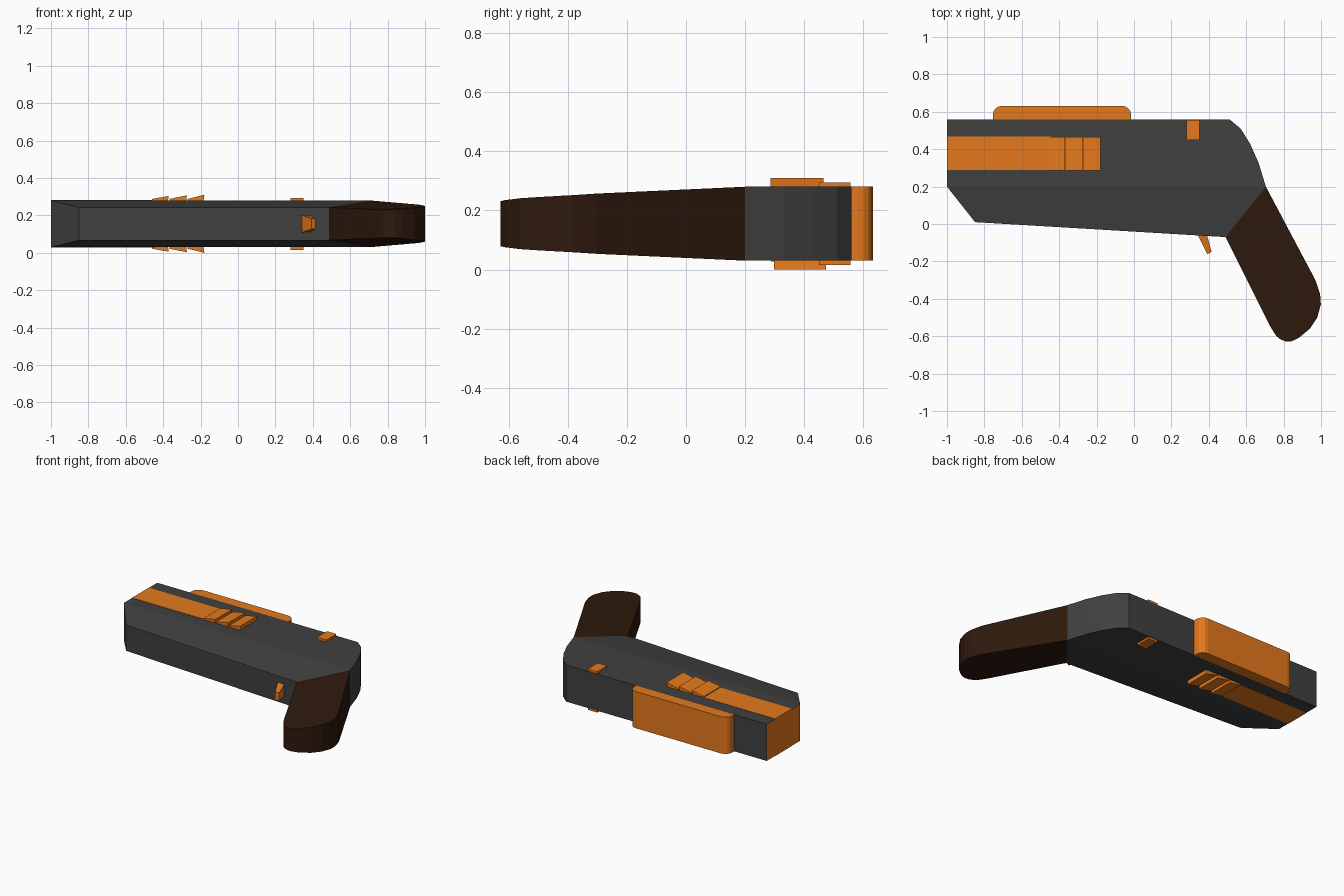
import bpy, bmesh, math

if "Cube" in bpy.data.objects:
    bpy.data.objects.remove(bpy.data.objects["Cube"])

ZC = 0.155   # mid-plane of the flat-lying model
H = 0.125    # half thickness of the body


def material(name, rgb):
    m = bpy.data.materials.new(name)
    m.diffuse_color = (*rgb, 1)
    m.use_nodes = True
    m.node_tree.nodes["Principled BSDF"].inputs["Base Color"].default_value = m.diffuse_color
    return m


GREY = material("dark_grey", (0.052, 0.052, 0.052))
ORANGE = material("orange", (0.78, 0.19, 0.012))
BROWN = material("dark_brown", (0.028, 0.010, 0.004))


def finish(name, bm, *mats):
    bmesh.ops.recalc_face_normals(bm, faces=bm.faces)
    me = bpy.data.meshes.new(name)
    bm.to_mesh(me)
    bm.free()
    ob = bpy.data.objects.new(name, me)
    for m in mats:
        me.materials.append(m)
    bpy.context.collection.objects.link(ob)
    return ob


def plate(name, outline, caps, *mats, end_face=None):
    """Outline of (x, y, half thickness), mirrored about ZC, capped by index lists."""
    bm = bmesh.new()
    top = [bm.verts.new((x, y, ZC + h)) for x, y, h in outline]
    low = [bm.verts.new((x, y, ZC - h)) for x, y, h in outline]
    n = len(outline)
    for cap in caps:
        bm.faces.new([top[i] for i in cap])
        bm.faces.new([low[i] for i in reversed(cap)])
    for i in range(n):
        j = (i + 1) % n
        f = bm.faces.new((top[i], low[i], low[j], top[j]))
        if i == end_face:
            f.material_index = 1
    return finish(name, bm, *mats)


def box(name, x0, x1, y0, y1, half, mat):
    o = [(x0, y0, half), (x1, y0, half), (x1, y1, half), (x0, y1, half)]
    return plate(name, o, [[0, 1, 2, 3]], mat)


# Body: flat upper area, thinner along the lower edge, orange muzzle face
body = [(-1, 0.56, H), (0.51, 0.56, H), (0.57, 0.51, H), (0.62, 0.43, H),
        (0.665, 0.33, H), (0.705, 0.20, H), (0.49, -0.07, 0.088),
        (-0.85, 0.01, 0.088), (-1, 0.20, H)]
plate("body", body, [[0, 1, 2, 3, 4, 5, 8], [8, 5, 6, 7]], GREY, ORANGE, end_face=8)

# Grip: back edge and front edge joined by a strip of faces
back = [(0.705, 0.20, H), (0.97, -0.30, 0.102), (0.995, -0.375, 0.097),
        (0.999, -0.43, 0.094), (0.98, -0.50, 0.090), (0.94, -0.56, 0.086),
        (0.88, -0.61, 0.080)]
front = [(0.49, -0.07, 0.088), (0.73, -0.55, 0.077), (0.745, -0.575, 0.076),
         (0.76, -0.598, 0.076), (0.78, -0.615, 0.075), (0.81, -0.628, 0.075),
         (0.84, -0.628, 0.076)]
n = len(back)
strip = [[i, i + 1, 2 * n - 2 - i, 2 * n - 1 - i] for i in range(n - 1)]
plate("grip", back + front[::-1], strip, BROWN)

# Top rail with rounded corners
x0, x1, yt, r = -0.755, -0.015, 0.632, 0.05
rail = [(x0, 0.56, H), (x1, 0.56, H)]
for cx, a0 in ((x1 - r, 0), (x0 + r, 90)):
    for k in range(5):
        a = math.radians(a0 + k * 22.5)
        rail.append((cx + r * math.cos(a), yt - r + r * math.sin(a), H))
plate("top_rail", rail, [list(range(len(rail)))], ORANGE)

# Side stripe, inlaid on both faces
box("side_stripe", -1.0, -0.44, 0.288, 0.468, H + 0.002, ORANGE)

# Sawtooth ridges: three rising wedges on each face
for label, sign, y0, y1 in (("upper", 1, 0.285, 0.465), ("lower", -1, 0.298, 0.474)):
    for k, (a, b, rise) in enumerate(((-0.46, -0.37, 0.024), (-0.367, -0.273, 0.027),
                                      (-0.27, -0.18, 0.030))):
        bm = bmesh.new()
        prof = [(a, H - 0.02), (b, H - 0.02), (b - 0.004, H), (b, H + rise), (a, H + 0.008)]
        ends = [[bm.verts.new((x, y, ZC + sign * h)) for x, h in prof] for y in (y0, y1)]
        for e in ends:
            bm.faces.new(e)
        for i in range(5):
            j = (i + 1) % 5
            bm.faces.new((ends[0][i], ends[0][j], ends[1][j], ends[1][i]))
        finish(f"{label}_ridge_{k + 1}", bm, ORANGE)

# Cross-bolt button passing through the body
box("button", 0.28, 0.35, 0.45, 0.557, H + 0.014, ORANGE)

# Trigger, narrowing towards its tip
trigger = [(0.33, -0.04, 0.046), (0.385, -0.04, 0.046), (0.415, -0.15, 0.026),
           (0.392, -0.16, 0.028), (0.345, -0.066, 0.045)]
plate("trigger", trigger, [[0, 1, 4], [4, 1, 2], [4, 2, 3]], ORANGE)
